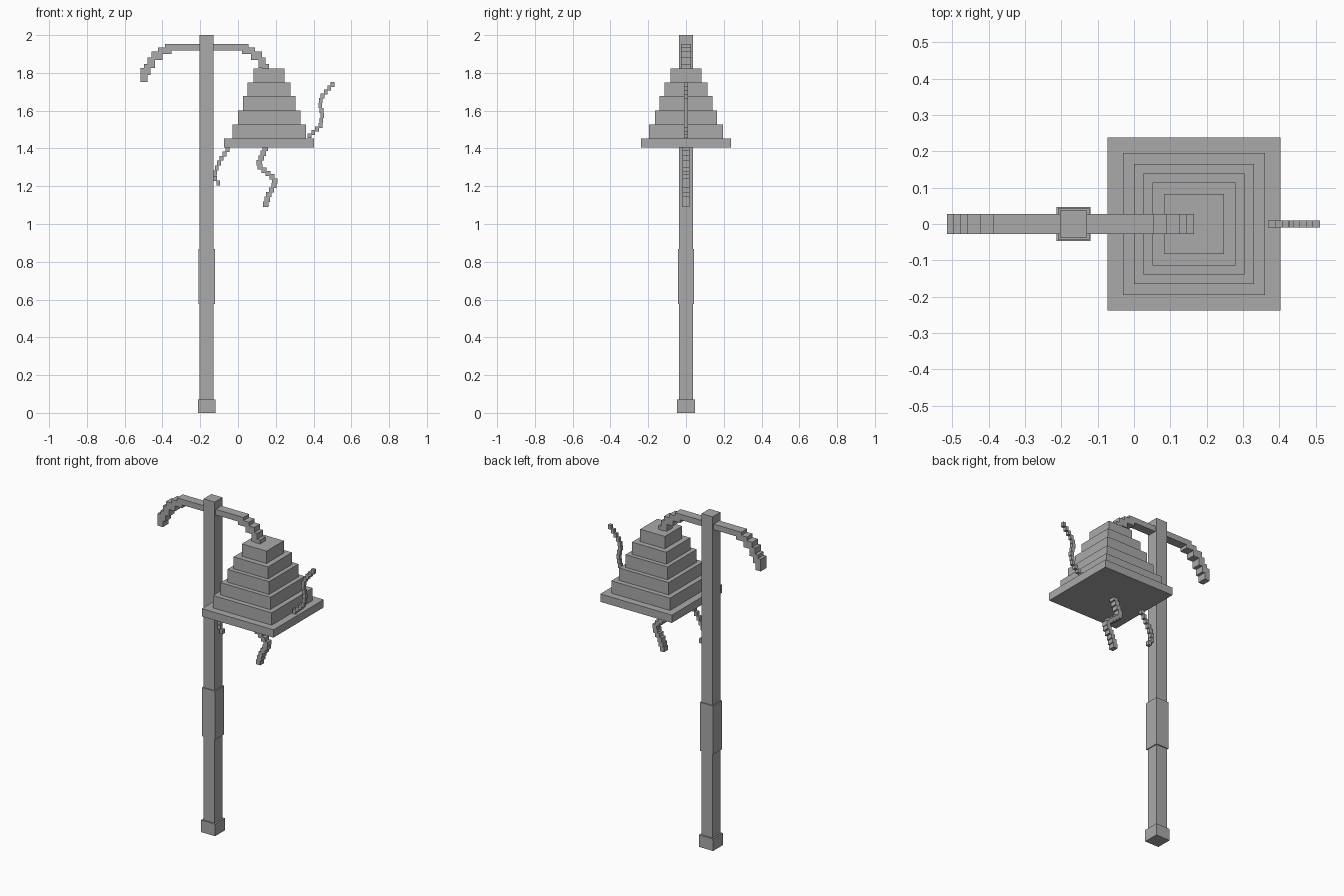
import bpy
import bmesh
from mathutils import Matrix, Vector

default_cube = bpy.data.objects.get("Cube")
if default_cube:
    bpy.data.objects.remove(default_cube, do_unlink=True)

# One plain grey for everything
grey = bpy.data.materials.new("plain_grey")
grey.use_nodes = True
colour = (0.4, 0.4, 0.4, 1)
grey.diffuse_color = colour
grey.node_tree.nodes["Principled BSDF"].inputs["Base Color"].default_value = colour

POLE_X = -0.166
BELL_X = 0.165


def add_box(bm, x_range, half_depth, z_range):
    """Box spanning x and z ranges, centred on y."""
    low = Vector((x_range[0], -half_depth, z_range[0]))
    high = Vector((x_range[1], half_depth, z_range[1]))
    place = Matrix.Translation((low + high) / 2) @ Matrix.Diagonal((high - low).to_4d())
    bmesh.ops.create_cube(bm, size=1, matrix=place)


def finish(name, bm):
    mesh = bpy.data.meshes.new(name)
    bm.to_mesh(mesh)
    bm.free()
    mesh.materials.append(grey)
    obj = bpy.data.objects.new(name, mesh)
    bpy.context.collection.objects.link(obj)
    return obj


def square_block(name, centre_x, half, bottom, top):
    bm = bmesh.new()
    add_box(bm, (centre_x - half, centre_x + half), half, (bottom, top))
    return finish(name, bm)


def tendril(name, path, count, half_width, half_depth):
    """Chain of small blocks stepped evenly along a polyline in the xz plane."""
    points = [Vector(p) for p in path]
    pieces = list(zip(points, points[1:]))
    total = sum((b - a).length for a, b in pieces)
    bm = bmesh.new()
    for i in range(count):
        distance = total * i / (count - 1)
        for a, b in pieces:
            length = (b - a).length
            if distance <= length + 1e-6:
                break
            distance -= length
        centre = a.lerp(b, min(distance / length, 1))
        half_height = max(half_width, total / count * 0.52)
        add_box(bm, (centre.x - half_width, centre.x + half_width), half_depth,
                (centre.y - half_height, centre.y + half_height))
    return finish(name, bm)


# Pole with foot and grip
square_block("pole", POLE_X, 0.037, 0.05, 2)
square_block("pole_foot", POLE_X, 0.047, 0, 0.072)
square_block("pole_grip", POLE_X, 0.043, 0.576, 0.868)

# Stepped bell: widest tier at the bottom
tier_halves = [0.238, 0.195, 0.165, 0.139, 0.114, 0.082]
tier_levels = [1.405, 1.452, 1.526, 1.6, 1.677, 1.749, 1.823]
for i, half in enumerate(tier_halves):
    square_block(f"bell_tier_{i + 1}", BELL_X, half, tier_levels[i], tier_levels[i + 1])

# Cross arm: straight bar, then blocks curving down on both sides
# Each step: inner and outer distance from the pole, bottom and top height
arm_steps = [
    (0.186, 0.257, 1.9, 1.934),
    (0.234, 0.293, 1.868, 1.912),
    (0.274, 0.312, 1.826, 1.882),
    (0.297, 0.331, 1.79, 1.846),
    (0.314, 0.349, 1.752, 1.825),
]
bm = bmesh.new()
add_box(bm, (POLE_X - 0.221, POLE_X + 0.221), 0.027, (1.919, 1.953))
for side, steps in ((-1, arm_steps), (1, arm_steps[:-1])):
    for inner, outer, bottom, top in steps:
        ends = sorted((POLE_X + side * inner, POLE_X + side * outer))
        add_box(bm, ends, 0.027, (bottom, top))
finish("cross_arm", bm)

# Wavy tendrils around the bell
tendril("middle_tendril",
        [(0.145, 1.4), (0.107, 1.31), (0.18, 1.25), (0.2, 1.22), (0.16, 1.15), (0.147, 1.104)],
        14, 0.014, 0.019)
tendril("right_tendril",
        [(-0.055, 1.395), (-0.092, 1.342), (-0.12, 1.28), (-0.12, 1.24), (-0.104, 1.218)],
        8, 0.01, 0.011)
tendril("left_tendril",
        [(0.378, 1.467), (0.436, 1.52), (0.447, 1.58), (0.432, 1.64), (0.45, 1.683), (0.501, 1.739)],
        13, 0.01, 0.01)
